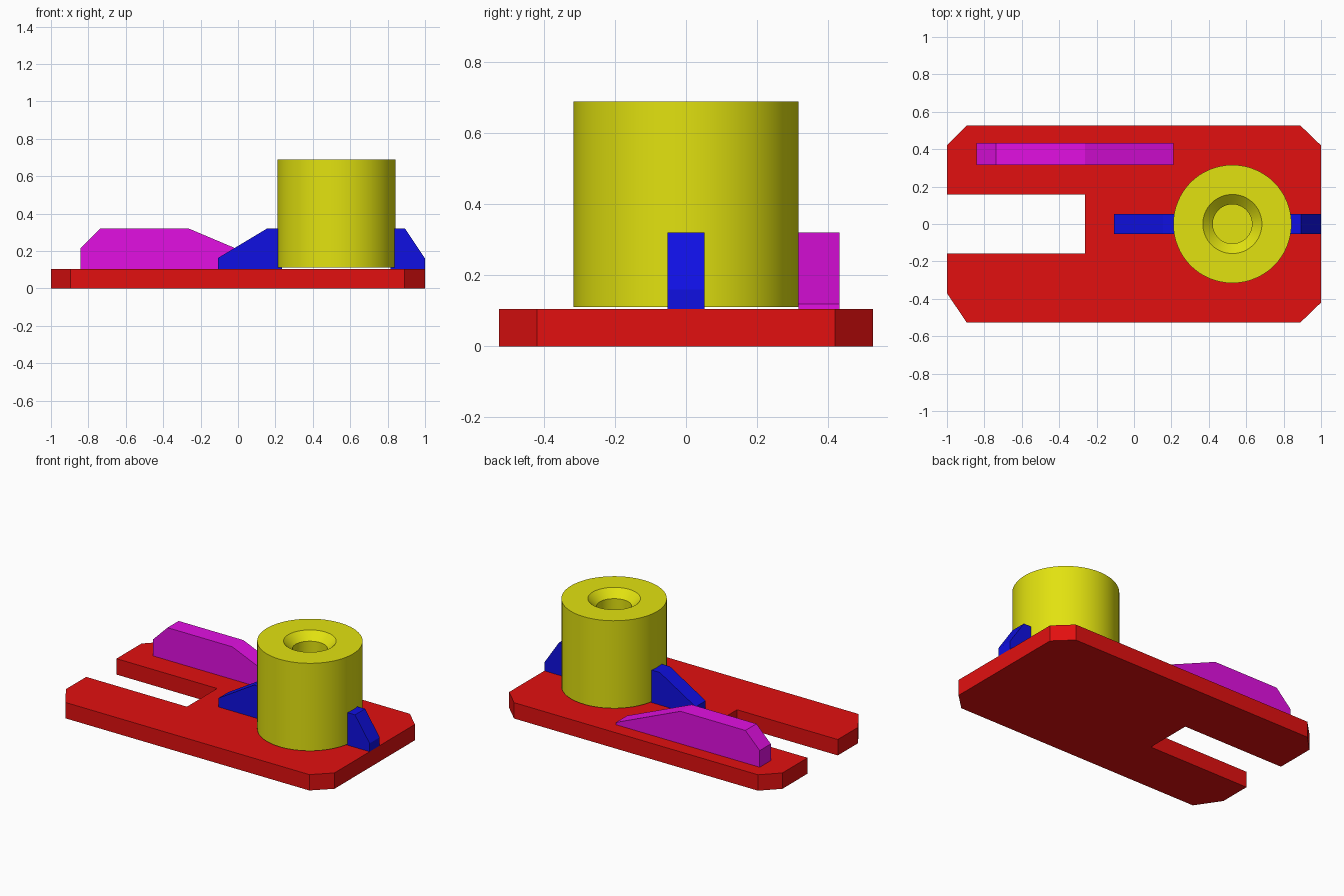
import bpy, bmesh, math

cube = bpy.data.objects.get("Cube")
if cube:
    bpy.data.objects.remove(cube, do_unlink=True)


def material(name, r, g, b):
    m = bpy.data.materials.new(name)
    m.use_nodes = True
    m.diffuse_color = (r, g, b, 1)
    bsdf = next(n for n in m.node_tree.nodes if n.type == 'BSDF_PRINCIPLED')
    bsdf.inputs["Base Color"].default_value = (r, g, b, 1)
    return m


HI, LO = 0.76, 0.005
RED = material("red", HI, LO, LO)
YELLOW = material("yellow", HI, HI, LO)
BLUE = material("blue", LO, LO, HI)
MAGENTA = material("magenta", HI, LO, HI)


def finish(name, bm, mat):
    bmesh.ops.recalc_face_normals(bm, faces=bm.faces)
    mesh = bpy.data.meshes.new(name)
    bm.to_mesh(mesh)
    bm.free()
    mesh.materials.append(mat)
    ob = bpy.data.objects.new(name, mesh)
    bpy.context.collection.objects.link(ob)
    return ob


def extrude(name, points, offset, mat):
    """Turn a closed outline into a solid by extruding it along offset."""
    bm = bmesh.new()
    face = bm.faces.new([bm.verts.new(p) for p in points])
    ext = bmesh.ops.extrude_face_region(bm, geom=[face], use_keep_orig=True)
    moved = [v for v in ext["geom"] if isinstance(v, bmesh.types.BMVert)]
    bmesh.ops.translate(bm, verts=moved, vec=offset)
    return finish(name, bm, mat)


def fin(name, profile, y0, y1, mat):
    """Upright plate with an x-z profile between two y positions."""
    return extrude(name, [(x, y0, z) for x, z in profile], (0, y1 - y0, 0), mat)


BASE = 0.105

# Base plate with clipped corners and an open slot at one end
outline = [(-1, -0.37), (-0.895, -0.526), (0.89, -0.526), (1, -0.42),
           (1, 0.42), (0.89, 0.526), (-0.895, 0.526), (-1, 0.42),
           (-1, 0.158), (-0.263, 0.158), (-0.263, -0.158), (-1, -0.158)]
extrude("base_plate", [(x, y, 0) for x, y in outline], (0, 0, BASE), RED)

# Offset side rib
fin("side_rib", [(-0.842, BASE), (-0.842, 0.215), (-0.737, 0.32),
                 (-0.263, 0.32), (0.21, 0.12), (0.21, BASE)],
    0.316, 0.432, MAGENTA)

# Gussets bracing the post on both sides
fin("long_gusset", [(-0.107, BASE), (-0.107, 0.163), (0.155, 0.32),
                    (0.235, 0.32), (0.235, BASE)], -0.0526, 0.0526, BLUE)
fin("short_gusset", [(0.815, BASE), (0.815, 0.32), (0.893, 0.32),
                     (1.0, 0.16), (1.0, BASE)], -0.0526, 0.0526, BLUE)

# Round post with a countersunk blind bore, lathed from (radius, height)
profile = [(0.316, 0.111), (0.316, 0.69), (0.158, 0.69), (0.105, 0.64), (0.105, 0.165)]
SIDES = 64
bm = bmesh.new()
rings = []
for r, z in profile:
    rings.append([bm.verts.new((0.526 + r * math.cos(math.tau * i / SIDES),
                                r * math.sin(math.tau * i / SIDES), z))
                  for i in range(SIDES)])
for a, b in zip(rings, rings[1:]):
    for i in range(SIDES):
        j = (i + 1) % SIDES
        bm.faces.new((a[i], a[j], b[j], b[i]))
bm.faces.new(rings[0])
bm.faces.new(rings[-1])
post = finish("post", bm, YELLOW)
bpy.ops.object.select_all(action='DESELECT')
post.select_set(True)
bpy.context.view_layer.objects.active = post
bpy.ops.object.shade_smooth_by_angle(angle=math.radians(30))
